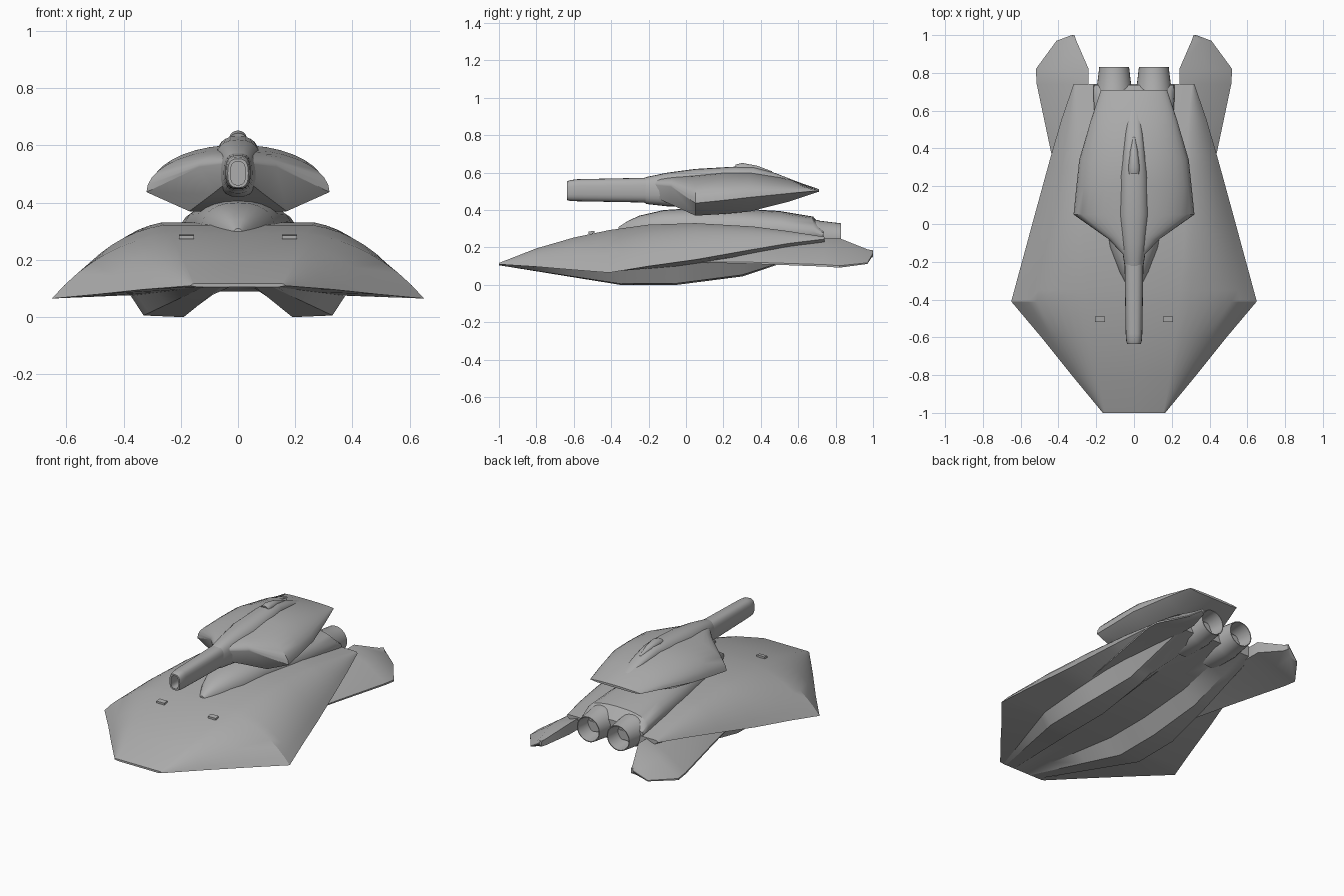
import bpy, bmesh, math

if "Cube" in bpy.data.objects:
    bpy.data.objects.remove(bpy.data.objects["Cube"])

grey = bpy.data.materials.new("plain grey")
grey.diffuse_color = (0.42, 0.42, 0.42, 1)
grey.use_nodes = True
grey.node_tree.nodes["Principled BSDF"].inputs["Base Color"].default_value = grey.diffuse_color


def loft(name, rings, angle=28, closed=False, cap=True):
    """Skin a list of equal-length rings of (x, y, z) points."""
    bm = bmesh.new()
    vs = [[bm.verts.new(p) for p in r] for r in rings]
    n = len(rings[0])
    pairs = list(zip(vs, vs[1:])) + ([(vs[-1], vs[0])] if closed else [])
    for a, b in pairs:
        for i in range(n):
            j = (i + 1) % n
            bm.faces.new((a[i], a[j], b[j], b[i]))
    if cap and not closed:
        bm.faces.new(vs[0])
        bm.faces.new(vs[-1])
    bmesh.ops.remove_doubles(bm, verts=bm.verts, dist=0.0005)
    bmesh.ops.recalc_face_normals(bm, faces=bm.faces)
    me = bpy.data.meshes.new(name)
    bm.to_mesh(me)
    bm.free()
    ob = bpy.data.objects.new(name, me)
    bpy.context.collection.objects.link(ob)
    me.materials.append(grey)
    bpy.ops.object.select_all(action='DESELECT')
    ob.select_set(True)
    bpy.context.view_layer.objects.active = ob
    bpy.ops.object.shade_smooth_by_angle(angle=math.radians(angle))
    return ob


def both(half, y):
    """Half profile (centre top to centre bottom) mirrored into a full ring."""
    return [(x, y, z) for x, z in half] + [(-x, y, z) for x, z in half[-2:0:-1]]


def oval(y, w, z0, z1, p=2.0, n=24, x0=0.0):
    """Rounded-box ring between heights z0 and z1."""
    out = []
    for i in range(n):
        a = 2 * math.pi * i / n
        c, s = math.cos(a), math.sin(a)
        out.append((x0 + w * math.copysign(abs(c) ** (2 / p), c), y,
                    (z0 + z1) / 2 + (z1 - z0) / 2 * math.copysign(abs(s) ** (2 / p), s)))
    return out


def lerp_table(table, y):
    for a, b in zip(table, table[1:]):
        if y <= b[0]:
            t = (y - a[0]) / (b[0] - a[0])
            return [p + (q - p) * t for p, q in zip(a[1:], b[1:])]
    return table[-1][1:]


# Hull: y, edge x, edge z, deck x, deck z
top = [(-1, .165, .11, .155, .117), (-.8, .33, .097, .19, .195),
       (-.6, .49, .08, .215, .253), (-.41, .65, .065, .235, .293),
       (-.2, .593, .10, .26, .322), (.05, .525, .135, .27, .33),
       (.36, .44, .19, .28, .312), (.55, .385, .222, .29, .287), (.74, .32, .245, .31, .257)]
# Twin keels: y, outer x z, bottom outer x, bottom inner x, bottom z, inner x z
keel = [(-1, .14, .105, .12, .06, .105, .03, .105), (-.35, .375, .075, .33, .19, 0, .12, .09),
        (-.05, .375, .10, .33, .19, 0, .12, .09), (.3, .34, .15, .28, .2, .045, .12, .12),
        (.74, .29, .225, .26, .2, .19, .1, .2)]
rings = []
for y in sorted({r[0] for r in top} | {r[0] for r in keel}):
    ex, ez, dx, dz = lerp_table(top, y)
    ox, oz, bo, bi, bz, ix, iz = lerp_table(keel, y)
    cx, cz = ex + .4 * (dx - ex), ez + .86 * (dz - ez)
    half = [(0, dz)]
    for i in range(9):
        t = i / 8
        half.append(((1 - t) ** 2 * dx + 2 * t * (1 - t) * cx + t * t * ex,
                     (1 - t) ** 2 * dz + 2 * t * (1 - t) * cz + t * t * ez))
    half += [(ox, oz), (bo, bz + (oz - bz) * .08), (bi, bz), (ix, iz), (0, iz)]
    rings.append(both(half, y))
loft("hull", rings, 22)

# Rear fins: y, inner x z, outer x z, thickness
fins = [(.05, .25, .20, .37, .12, .02), (.36, .24, .235, .435, .112, .06),
        (.74, .24, .25, .515, .098, .07), (.82, .24, .25, .52, .092, .07),
        (.97, .305, .19, .41, .112, .04), (1.0, .315, .18, .33, .165, .03)]
for side, s in (("right", 1), ("left", -1)):
    rings = []
    for y, ix, iz, ox, oz, t in fins:
        mx, mz = (ix + ox) / 2, (iz + oz) / 2
        rings.append([(s * x, y, z) for x, z in (
            (ix, iz), (mx, mz + t * .4), (ox, oz + t * .15), (ox, oz),
            (mx, mz - t * .5), (ix, iz - t))])
    loft(side + "_rear_fin", rings, 30)

# Raised spine under the turret: y, half width, top
spine = [(-.36, .02, .31), (-.31, .05, .342), (-.25, .08, .37), (-.12, .13, .40),
         (.05, .155, .411), (.3, .19, .407), (.5, .205, .395), (.68, .215, .365), (.735, .215, .30)]
loft("spine", [oval(y, w, .25 - (z - .25) * .4, z, 2.4) for y, w, z in spine], 35)

# Twin exhaust nozzles, hollow at the back
for side, x in (("right", .105), ("left", -.105)):
    prof = [(.55, .098), (.70, .098), (.715, .093), (.83, .079), (.83, .074), (.70, .06), (.70, .002), (.55, .002)]
    loft(side + "_exhaust", [oval(y, r, .25 - r, .25 + r, n=28, x0=x) for y, r in prof],
         30, closed=True)

# Turret shell: y, edge x, edge z, crown z, belly x, belly z
shell = [(-.17, .05, .535, .57, .04, .47), (-.08, .135, .525, .578, .09, .43),
         (.05, .32, .437, .588, .17, .37), (.2, .305, .452, .602, .165, .379),
         (.34, .29, .468, .602, .15, .392), (.55, .228, .489, .567, .12, .445),
         (.71, .175, .504, .512, .13, .498)]
rings = []
for y, ex, ez, cz, bx, bz in shell:
    half = [(ex * math.sin(a), ez + (cz - ez) * math.cos(a))
            for a in [math.pi / 2 * i / 9 for i in range(10)]]
    rings.append(both(half + [(bx, bz), (0, bz)], y))
loft("turret", rings, 30)

# Gun mantlet running back as the turret ridge: y, half width, bottom, top
ridge = [(-.23, .045, .445, .57), (-.21, .052, .432, .577), (-.1, .068, .42, .60),
         (.05, .085, .42, .62), (.26, .075, .48, .632), (.36, .06, .52, .63),
         (.48, .045, .54, .597), (.6, .03, .53, .55)]
loft("gun_mantlet", [oval(*r, p=2.5) for r in ridge], 35)

# Sensor hood on the ridge with its open front
hood = [(.27, .02, .60, .625), (.265, .028, .60, .643), (.30, .03, .60, .652),
        (.38, .022, .60, .637), (.46, .006, .58, .607)]
loft("sensor_hood", [oval(.30, .02, .60, .64)] + [oval(*r) for r in hood], 35)

# Gun barrel with an oblong bore
barrel = [(-.2, .05, .44, .573), (-.58, .044, .447, .565), (-.62, .041, .449, .56),
          (-.635, .036, .453, .553), (-.635, .026, .462, .543), (-.4, .026, .462, .543)]
loft("gun_barrel", [oval(*r, p=2.8) for r in barrel], 32)

# Small bow brackets
for side, x in (("right", .18), ("left", -.18)):
    rings = [[(x + sx * .027, y, z + .006 * k) for sx, k in ((-1, -1), (1, -1), (1, 1), (-1, 1))]
             for y, z in ((-.52, .279), (-.49, .283))]
    loft(side + "_bow_bracket", rings)
